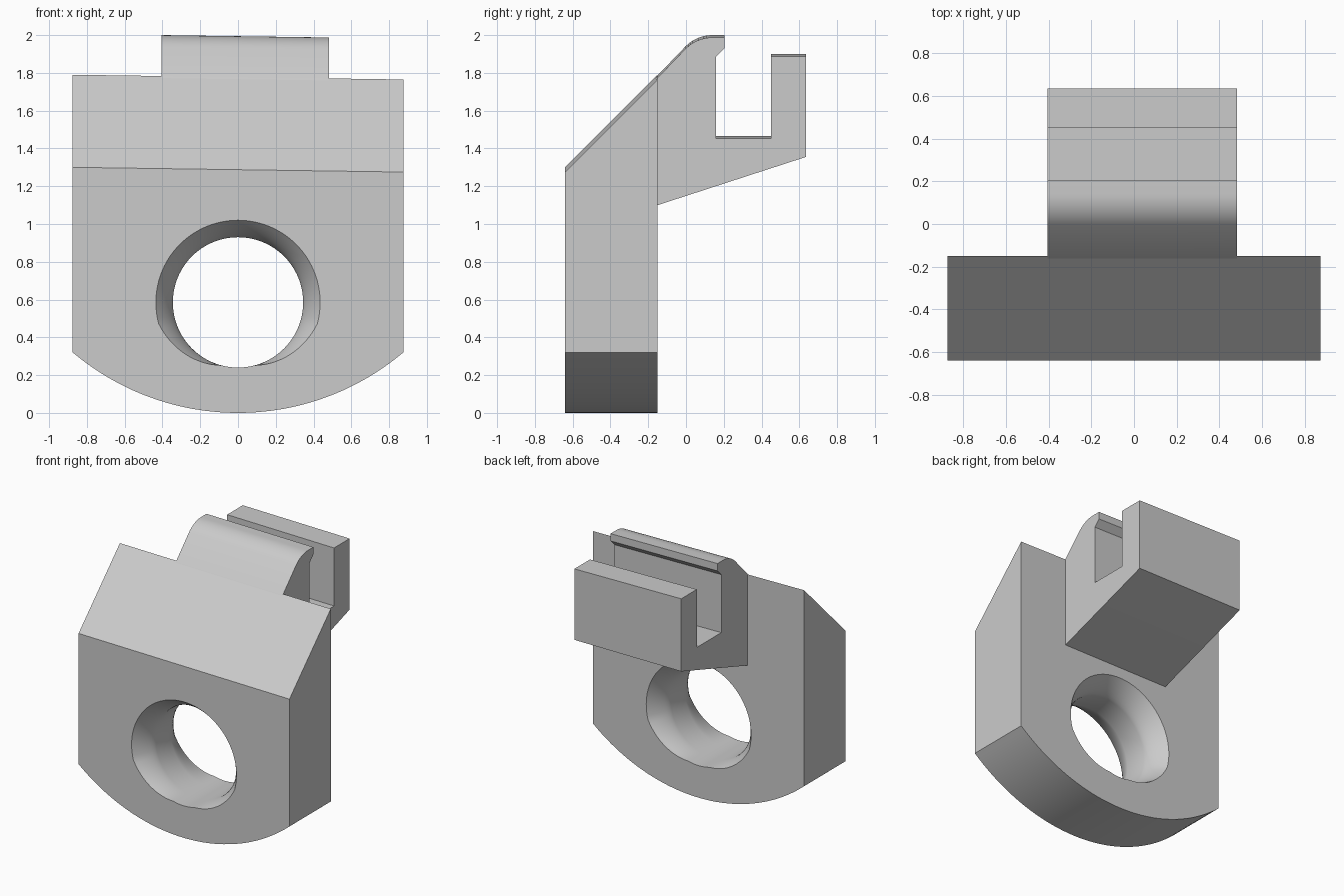
import bpy, bmesh, math
from mathutils import Vector

cube = bpy.data.objects.get("Cube")
if cube:
    bpy.data.objects.remove(cube, do_unlink=True)

grey = bpy.data.materials.new("light grey")
grey.use_nodes = True
grey.diffuse_color = (0.6, 0.6, 0.6, 1)
grey.node_tree.nodes["Principled BSDF"].inputs["Base Color"].default_value = (0.6, 0.6, 0.6, 1)


def make_object(name, bm):
    bmesh.ops.recalc_face_normals(bm, faces=bm.faces)
    mesh = bpy.data.meshes.new(name)
    bm.to_mesh(mesh)
    bm.free()
    mesh.materials.append(grey)
    obj = bpy.data.objects.new(name, mesh)
    bpy.context.collection.objects.link(obj)
    return obj


def prism(points, direction):
    """Closed outline pushed along a direction."""
    bm = bmesh.new()
    face = bm.faces.new([bm.verts.new(p) for p in points])
    out = bmesh.ops.extrude_face_region(bm, geom=[face])
    verts = [v for v in out["geom"] if isinstance(v, bmesh.types.BMVert)]
    bmesh.ops.translate(bm, verts=verts, vec=direction)
    return bm


def smooth(obj):
    bpy.ops.object.select_all(action="DESELECT")
    obj.select_set(True)
    bpy.context.view_layer.objects.active = obj
    bpy.ops.object.shade_smooth_by_angle(angle=math.radians(25))


FRONT, BACK, HALF = -0.64, -0.15, 0.875

# Body plate: straight sides, round bottom, sloped top
radius, steps = 1.356, 40
reach = math.asin(HALF / radius)
outline = [(HALF, FRONT, 1.95), (-HALF, FRONT, 1.95)]
for i in range(steps + 1):
    a = reach * (2 * i / steps - 1)
    outline.append((radius * math.sin(a), FRONT, radius * (1 - math.cos(a))))
bm = prism(outline, (0, BACK - FRONT, 0))
corner = Vector((-HALF, FRONT, 1.30))
across = Vector((2 * HALF, 0, -0.025))
rise = Vector((0, 0.49, 0.49))
bmesh.ops.bisect_plane(bm, geom=bm.verts[:] + bm.edges[:] + bm.faces[:],
                       plane_co=corner, plane_no=across.cross(rise), clear_outer=True)
bmesh.ops.holes_fill(bm, edges=[e for e in bm.edges if e.is_boundary])
body = make_object("body_plate", bm)

# Hole cutter: straight bore, flared at both ends, the flare fading out below
BORE, FLARE, DEPTH, SIDES = 0.345, 0.09, 0.16, 96
stations = [(FRONT - 0.05, 1)]
stations += [(FRONT + DEPTH * i / 8, (1 - i / 8) ** 1.5) for i in range(9)]
stations += [(FRONT + BACK - y, f) for y, f in reversed(stations)]
bm = bmesh.new()
rings = []
for y, flare in stations:
    ring = []
    for i in range(SIDES):
        a = 2 * math.pi * i / SIDES
        below = math.degrees(math.asin(max(-1, min(1, math.sin(a)))))
        fade = max(0, min(1, (below + 75) / 60))
        r = BORE + FLARE * flare * fade
        ring.append(bm.verts.new((r * math.cos(a), y, 0.585 + r * math.sin(a))))
    rings.append(ring)
for one, two in zip(rings, rings[1:]):
    for i in range(SIDES):
        j = (i + 1) % SIDES
        bm.faces.new((one[i], one[j], two[j], two[i]))
bm.faces.new(rings[0])
bm.faces.new(rings[-1])
cutter = make_object("hole_cutter", bm)
cutter.hide_render = True

# Hook block: channel with a rounded lip at the front and a wall at the back
LEFT, RIGHT = -0.405, 0.482
side = [(-0.2, 1.085), (BACK, 1.10), (0.635, 1.355), (0.635, 1.90), (0.45, 1.90),
        (0.45, 1.465), (0.16, 1.465), (0.16, 1.90), (0.205, 1.945), (0.205, 2.0)]
for i in range(11):
    a = math.radians(45 * i / 10)
    side.append((0.14 - 0.2 * math.sin(a), 1.8 + 0.2 * math.cos(a)))
side += [(BACK, 1.787), (-0.2, 1.72)]
bm = prism([(LEFT, y, z) for y, z in side], (RIGHT - LEFT, 0, 0))
for v in bm.verts:
    if v.co.z > 1.4:
        v.co.z -= 0.0143 * (v.co.x - LEFT)
hook = make_object("hook_block", bm)

# Cut the hole through the plate
mod = body.modifiers.new("hole", "BOOLEAN")
mod.operation = "DIFFERENCE"
mod.solver = "EXACT"
mod.object = cutter
bpy.context.view_layer.update()
bpy.context.view_layer.objects.active = body
bpy.ops.object.modifier_apply(modifier=mod.name)
bpy.data.objects.remove(cutter, do_unlink=True)

for obj in (body, hook):
    smooth(obj)
